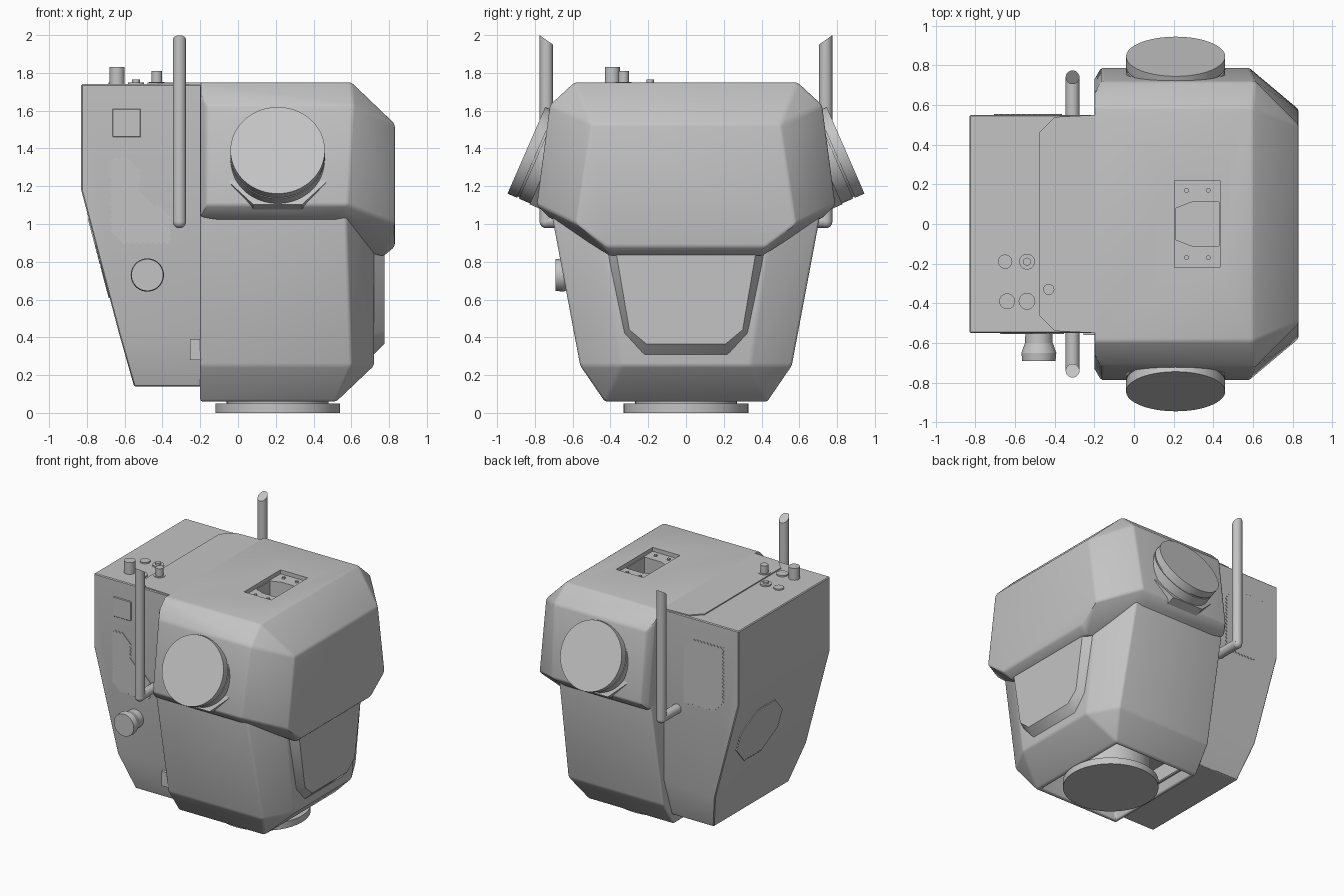
import bpy, bmesh, math
from mathutils import Vector, Matrix

if "Cube" in bpy.data.objects:
    bpy.data.objects.remove(bpy.data.objects["Cube"], do_unlink=True)

GREY = (0.55, 0.55, 0.55, 1)
mat = bpy.data.materials.new("plain_grey")
mat.use_nodes = True
mat.diffuse_color = GREY
mat.node_tree.nodes["Principled BSDF"].inputs["Base Color"].default_value = GREY
parts = []


def finish(name, bm):
    bmesh.ops.recalc_face_normals(bm, faces=bm.faces)
    me = bpy.data.meshes.new(name)
    bm.to_mesh(me)
    bm.free()
    me.materials.append(mat)
    ob = bpy.data.objects.new(name, me)
    bpy.context.collection.objects.link(ob)
    parts.append(ob)
    return ob


def hull_bm(pts, mirror=False):
    """Convex solid around points, optionally mirrored across y."""
    bm = bmesh.new()
    pts = [Vector(p) for p in pts]
    if mirror:
        pts += [Vector((p.x, -p.y, p.z)) for p in pts]
    for p in pts:
        bm.verts.new(p)
    res = bmesh.ops.convex_hull(bm, input=bm.verts)
    loose = [v for v in bm.verts if not v.link_faces]
    bmesh.ops.delete(bm, geom=loose, context='VERTS')
    bmesh.ops.dissolve_limit(bm, angle_limit=math.radians(2),
                             verts=bm.verts, edges=bm.edges)
    bmesh.ops.recalc_face_normals(bm, faces=bm.faces)
    return bm


def hull(name, pts, mirror=False):
    return finish(name, hull_bm(pts, mirror))


def box(name, lo, hi):
    return hull(name, [(x, y, z) for x in (lo[0], hi[0])
                       for y in (lo[1], hi[1]) for z in (lo[2], hi[2])])


def cyl(name, a, b, r0, r1=None, seg=40):
    a, b = Vector(a), Vector(b)
    bm = bmesh.new()
    turn = (b - a).to_track_quat('Z', 'Y').to_matrix().to_4x4()
    bmesh.ops.create_cone(bm, cap_ends=True, segments=seg, radius1=r0,
                          radius2=r0 if r1 is None else r1, depth=(b - a).length,
                          matrix=Matrix.Translation((a + b) / 2) @ turn)
    return finish(name, bm)


def apply(ob, kind, **settings):
    m = ob.modifiers.new(kind.lower(), kind)
    for k, v in settings.items():
        setattr(m, k, v)
    bpy.context.view_layer.objects.active = ob
    bpy.ops.object.modifier_apply(modifier=m.name)


def cut(ob, cutter):
    cutter.hide_render = True
    apply(ob, 'BOOLEAN', operation='DIFFERENCE', object=cutter)
    parts.remove(cutter)
    bpy.data.objects.remove(cutter, do_unlink=True)


def vent(name, poly, origin, u, v, step=0.028, half=0.007):
    """Diagonal slats clipped to a flat outline."""
    u, v, o = Vector(u), Vector(v), Vector(origin)
    w = u.cross(v)
    bm = bmesh.new()
    c = min(p[0] + p[1] for p in poly) + step / 2
    while c < max(p[0] + p[1] for p in poly):
        hits = []
        for (a, b), (d, e) in zip(poly, poly[1:] + poly[:1]):
            s, t = a + b - c, d + e - c
            if (s < 0) != (t < 0):
                k = s / (s - t)
                hits.append((a + k * (d - a), b + k * (e - b)))
        hits.sort()
        for p, q in zip(hits[::2], hits[1::2]):
            vs = [bm.verts.new(o + u * (x + k) + v * (y + k) + w * h)
                  for h in (-0.004, 0.005)
                  for (x, y), k in ((p, -half), (q, -half), (q, half), (p, half))]
            for f in ((3, 2, 1, 0), (4, 5, 6, 7), (0, 1, 5, 4),
                      (1, 2, 6, 5), (2, 3, 7, 6), (3, 0, 4, 7)):
                bm.faces.new([vs[i] for i in f])
        c += step
    return finish(name, bm)


# Rear box, tapering towards its foot
rear = hull("rear_box", [(-.83, .55, 1.74), (-.2, .55, 1.74), (-.83, .55, 1.18),
                         (-.63, .55, .42), (-.15, .55, .44), (-.55, .45, .14),
                         (-.15, .45, .14), (-.15, .55, 1.74)], True)
apply(rear, 'BEVEL', width=.006, segments=1)

# Lower shell with an open underside
bm = hull_bm([(-.2, .43, .06), (.52, .43, .06), (-.2, .56, .25), (.6, .56, .25),
              (.72, .34, .25), (-.2, .72, 1.1), (.57, .72, 1.1), (.72, .46, 1.1)], True)
under = min(bm.faces, key=lambda f: f.calc_center_median().z)
bmesh.ops.inset_individual(bm, faces=[under], thickness=.04)
bmesh.ops.inset_individual(bm, faces=[under], thickness=.01, depth=-.2)
lower = finish("lower_shell", bm)
apply(lower, 'BEVEL', width=.022, segments=3, limit_method='ANGLE', angle_limit=.35)

# Raised front panel
hull("front_panel", [(.71, .42, .85), (.71, .33, .42), (.71, .22, .30),
                     (.775, .37, .85), (.775, .30, .44), (.775, .21, .365)], True)

# Upper shell with the pocket in its top
upper = hull("upper_shell", [
    (-.2, .59, 1.75), (.6, .59, 1.75), (-.2, .66, 1.68), (-.165, .72, 1.63),
    (.61, .72, 1.63), (-.2, .73, 1.1), (-.165, .79, 1.1), (.58, .79, 1.1),
    (.83, .5, 1.53), (.83, .58, 1.0), (.83, .42, .88),
    (-.2, .73, 1.04), (.5, .73, 1.04), (.77, .40, .83)], True)
apply(upper, 'BEVEL', width=.014, segments=2, limit_method='ANGLE', angle_limit=.3)
cut(upper, box("pocket_cutter", (.205, -.22, 1.72), (.435, .22, 1.9)))
cut(upper, hull("well_cutter", [(x, y, z) for z in (1.58, 1.8) for x, y in
                                ((.212, .08), (.27, .08), (.29, .11), (.428, .11))], True))
for x in (.265, .375):
    for y in (-.17, .17):
        cyl("pocket_bolt", (x, y, 1.71), (x, y, 1.73), .012, seg=12)

# Top plate reaching over the rear box
hull("top_plate", [(x, y, z) for z in (1.73, 1.748) for x, y in
                   ((-.48, .46), (-.40, .54), (-.19, .55))], True)

# Base disc and stem
cyl("base_disc", (.21, 0, 0), (.21, 0, .05), .33, seg=64)
cyl("base_stem", (.21, 0, .04), (.21, 0, .27), .27, seg=48)

for s in (-1, 1):
    # Tilted side pods with a lower housing
    d, e = Vector((0, s * .917, .4)), Vector((0, -s * .4, .917))
    c = Vector((.21, s * .845, 1.39))
    cyl("pod_cap", c, c - d * .055, .25, seg=64)
    cyl("pod_groove", c - d * .05, c - d * .07, .242, seg=64)
    cyl("pod_body", c - d * .065, c - d * .4, .25, seg=64)
    hull("pod_housing", [c + Vector((x, 0, 0)) + e * h - d * k for k in (.13, .38)
                         for x, h in ((-.25, 0), (.25, 0), (-.255, -.13), (.255, -.13),
                                      (-.13, -.255), (.13, -.255))])
    # Antennas with slanted tips
    rod = cyl("antenna_rod", (-.31, s * .74, 1.01), (-.31, s * .74, 1.9), .035, seg=24)
    for v in rod.data.vertices:
        if v.co.z > 1.5:
            v.co.z = 1.975 + .7 * (s * v.co.y - .74)
    cyl("antenna_arm", (-.31, s * .5, 1.015), (-.31, s * .74, 1.015), .035, seg=24)
    bm = bmesh.new()
    bmesh.ops.create_uvsphere(bm, u_segments=24, v_segments=12, radius=.035,
                              matrix=Matrix.Translation((-.31, s * .74, 1.013)))
    finish("antenna_elbow", bm)

# Knobs and caps on the roof
for x, y, r, top in ((-.64, -.39, .04, 1.83), (-.43, -.33, .028, 1.81),
                     (-.43, -.33, .042, 1.752), (-.54, -.39, .042, 1.75),
                     (-.65, -.19, .036, 1.75), (-.54, -.19, .04, 1.75),
                     (-.54, -.19, .02, 1.765)):
    cyl("roof_knob", (x, y, 1.73), (x, y, top), r, seg=20)

# Flared dial on the front side
cyl("dial_neck", (-.48, -.54, .73), (-.48, -.62, .73), .068, .07)
cyl("dial_flare", (-.48, -.60, .73), (-.48, -.65, .73), .07, .088)
cyl("dial_rim", (-.48, -.65, .73), (-.48, -.69, .73), .088, .084)

# Small latch and access cover
box("latch", (-.255, -.56, .28), (-.19, -.48, .39))
cover = box("access_cover", (-.665, -.556, 1.46), (-.515, -.54, 1.61))
apply(cover, 'BEVEL', width=.004, segments=1)

# Slatted vents
vent("front_vent", [(-.67, 1.35), (-.59, 1.35), (-.52, 1.28), (-.52, 1.16), (-.46, 1.12),
                    (-.36, 1.05), (-.36, .9), (-.61, .9), (-.67, .96)],
     (0, -.55, 0), (1, 0, 0), (0, 0, 1))
vent("back_vent", [(.37, 1.5), (.45, 1.58), (.7, 1.58), (.7, 1.16), (.62, 1.08), (.37, 1.08)],
     (0, .55, 0), (-1, 0, 0), (0, 0, 1))
slope = Vector((-.2, 0, .76)).normalized()
vent("rear_vent", [(-.25, .06), (-.1, .2), (.1, .2), (.25, .06), (.25, -.08),
                   (.1, -.22), (-.1, -.22), (-.25, -.08)],
     (-.738, .17, .83), (0, -1, 0), slope)

# Smooth the round parts, keep the edges crisp
bpy.ops.object.select_all(action='DESELECT')
for ob in parts:
    ob.select_set(True)
bpy.context.view_layer.objects.active = parts[0]
bpy.ops.object.shade_smooth_by_angle(angle=math.radians(30))
